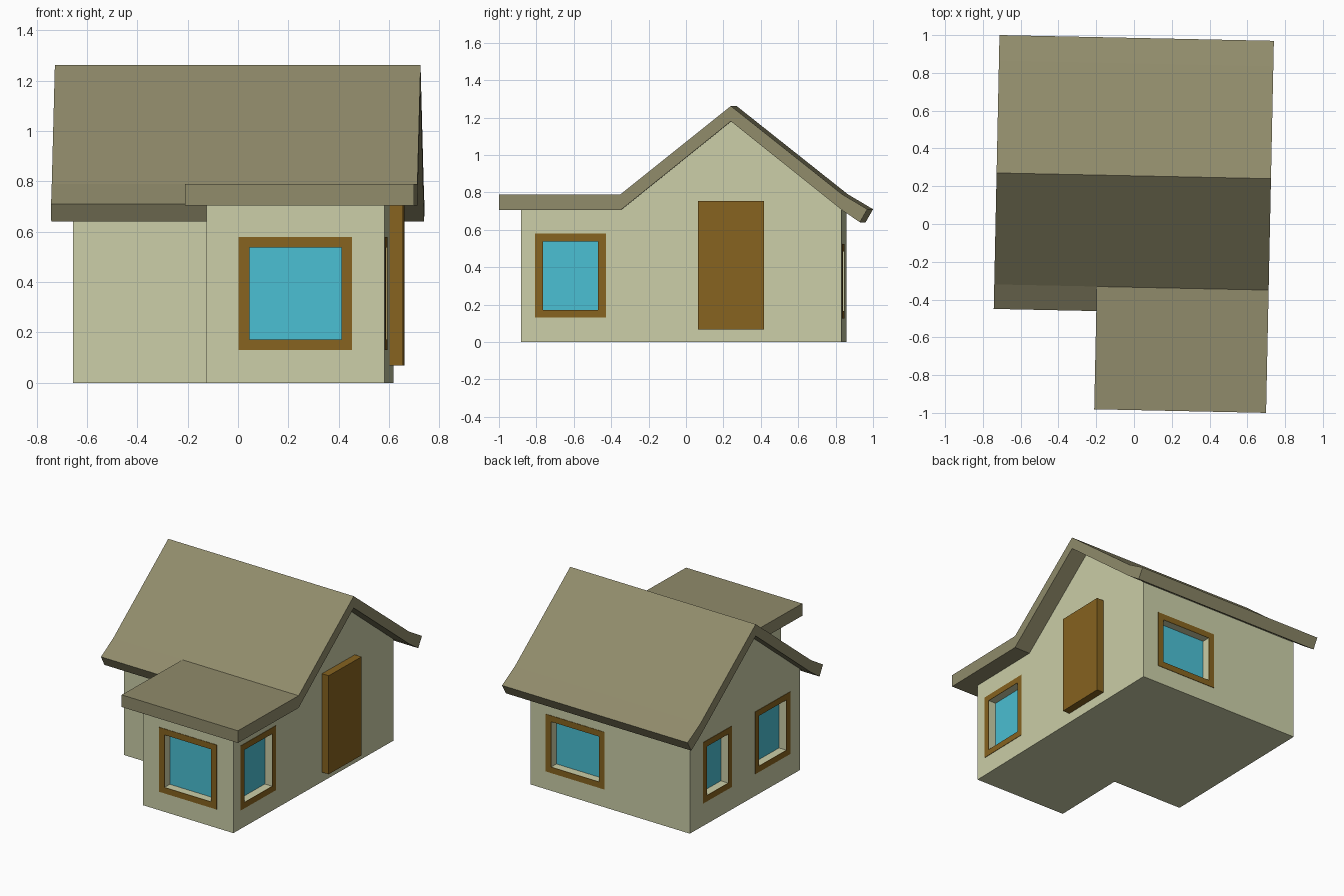
import bpy, bmesh
from math import radians
from mathutils import Matrix, Vector

if "Cube" in bpy.data.objects:
    bpy.data.objects.remove(bpy.data.objects["Cube"])

TURN = Matrix.Rotation(radians(-1.2), 4, 'Z')   # whole house sits slightly turned


def material(name, rgb):
    m = bpy.data.materials.new(name)
    m.diffuse_color = (*rgb, 1)
    m.use_nodes = True
    m.node_tree.nodes["Principled BSDF"].inputs["Base Color"].default_value = m.diffuse_color
    return m


WALL = material("plaster", (0.60, 0.62, 0.39))
ROOF = material("roofing", (0.28, 0.26, 0.147))
WOOD = material("wood", (0.24, 0.125, 0.014))
GLASS = material("glass", (0.07, 0.52, 0.65))


def finish(name, bm, mat, helper=False):
    bmesh.ops.recalc_face_normals(bm, faces=bm.faces)
    bm.transform(TURN)
    me = bpy.data.meshes.new(name)
    bm.to_mesh(me)
    bm.free()
    me.materials.append(mat)
    ob = bpy.data.objects.new(name, me)
    bpy.context.collection.objects.link(ob)
    if helper:
        ob.hide_render = True
        ob.hide_set(True)
    return ob


def add_box(bm, x, y, z, mtx=Matrix()):
    size = Matrix.Diagonal((x[1] - x[0], y[1] - y[0], z[1] - z[0], 1))
    mid = Matrix.Translation([(a + b) / 2 for a, b in (x, y, z)])
    bmesh.ops.create_cube(bm, size=1, matrix=mtx @ mid @ size)


def box(name, x, y, z, mat, helper=False):
    bm = bmesh.new()
    add_box(bm, x, y, z)
    return finish(name, bm, mat, helper)


def prism(name, profile, x0, x1, mat):
    """Side profile of (y, z) points extruded along x."""
    bm = bmesh.new()
    face = bm.faces.new([bm.verts.new((x0, y, z)) for y, z in profile])
    ext = bmesh.ops.extrude_face_region(bm, geom=[face])
    verts = [g for g in ext["geom"] if isinstance(g, bmesh.types.BMVert)]
    bmesh.ops.translate(bm, verts=verts, vec=(x1 - x0, 0, 0))
    return finish(name, bm, mat)


# House body: gabled block joined with the lower front wing
walls = prism("walls", [(-0.335, 0), (0.845, 0), (0.845, 0.707), (0.255, 1.18), (-0.335, 0.705)],
              -0.648, 0.6, WALL)
wing = box("wing_helper", (-0.107, 0.6), (-0.87, -0.30), (0, 0.705), WALL, helper=True)

# Roofs: main gable with flared back eave, short front eave, flat wing roof
prism("main_roof", [(0.985, 0.71), (0.85, 0.79), (0.255, 1.262), (-0.335, 0.79),
                    (-0.335, 0.705), (0.255, 1.18), (0.85, 0.705), (0.945, 0.64)],
      -0.733, 0.72, ROOF)
prism("front_eave", [(-0.335, 0.79), (-0.465, 0.71), (-0.428, 0.64), (-0.335, 0.705)],
      -0.733, -0.107, ROOF)
box("wing_roof", (-0.19, 0.72), (-0.985, -0.335), (0.705, 0.79), ROOF)

# Door slab on the right gable wall
box("door", (0.59, 0.653), (0.078, 0.431), (0.068, 0.755), WOOD)

# Windows: name, wall angle, centre on wall, width, bottom, top
WINDOWS = [
    ("front_window", 0, (0.246, -0.87), 0.45, 0.13, 0.58),
    ("right_window", 90, (0.6, -0.605), 0.38, 0.13, 0.58),
    ("back_window", 180, (0.248, 0.845), 0.46, 0.125, 0.525),
    ("left_back_window", -90, (-0.648, 0.55), 0.31, 0.158, 0.583),
    ("left_front_window", -90, (-0.648, -0.04), 0.376, 0.153, 0.587),
]
BORDER, RECESS = 0.042, 0.055
cut = bmesh.new()
for name, angle, (cx, cy), w, z0, z1 in WINDOWS:
    mtx = Matrix.Translation((cx, cy, 0)) @ Matrix.Rotation(radians(angle), 4, 'Z')
    ix, iz = (-w / 2 + BORDER, w / 2 - BORDER), (z0 + BORDER, z1 - BORDER)
    # recess in the wall
    add_box(cut, ix, (-0.05, RECESS + 0.01), iz, mtx)
    # glass pane at the back of the recess
    bm = bmesh.new()
    add_box(bm, ix, (RECESS, RECESS + 0.02), iz, mtx)
    finish(name + "_glass", bm, GLASS)
    # thin flat frame around the opening
    bm = bmesh.new()
    t = (-0.003, 0)
    for x in ((-w / 2, ix[0]), (ix[1], w / 2)):
        add_box(bm, x, t, (z0, z1), mtx)
    for z in ((z0, iz[0]), (iz[1], z1)):
        add_box(bm, ix, t, z, mtx)
    finish(name + "_frame", bm, WOOD)
cutter = finish("window_cutter", cut, WALL, helper=True)

for op, target in (("UNION", wing), ("DIFFERENCE", cutter)):
    mod = walls.modifiers.new(op.lower(), "BOOLEAN")
    mod.operation, mod.object, mod.solver = op, target, "EXACT"
